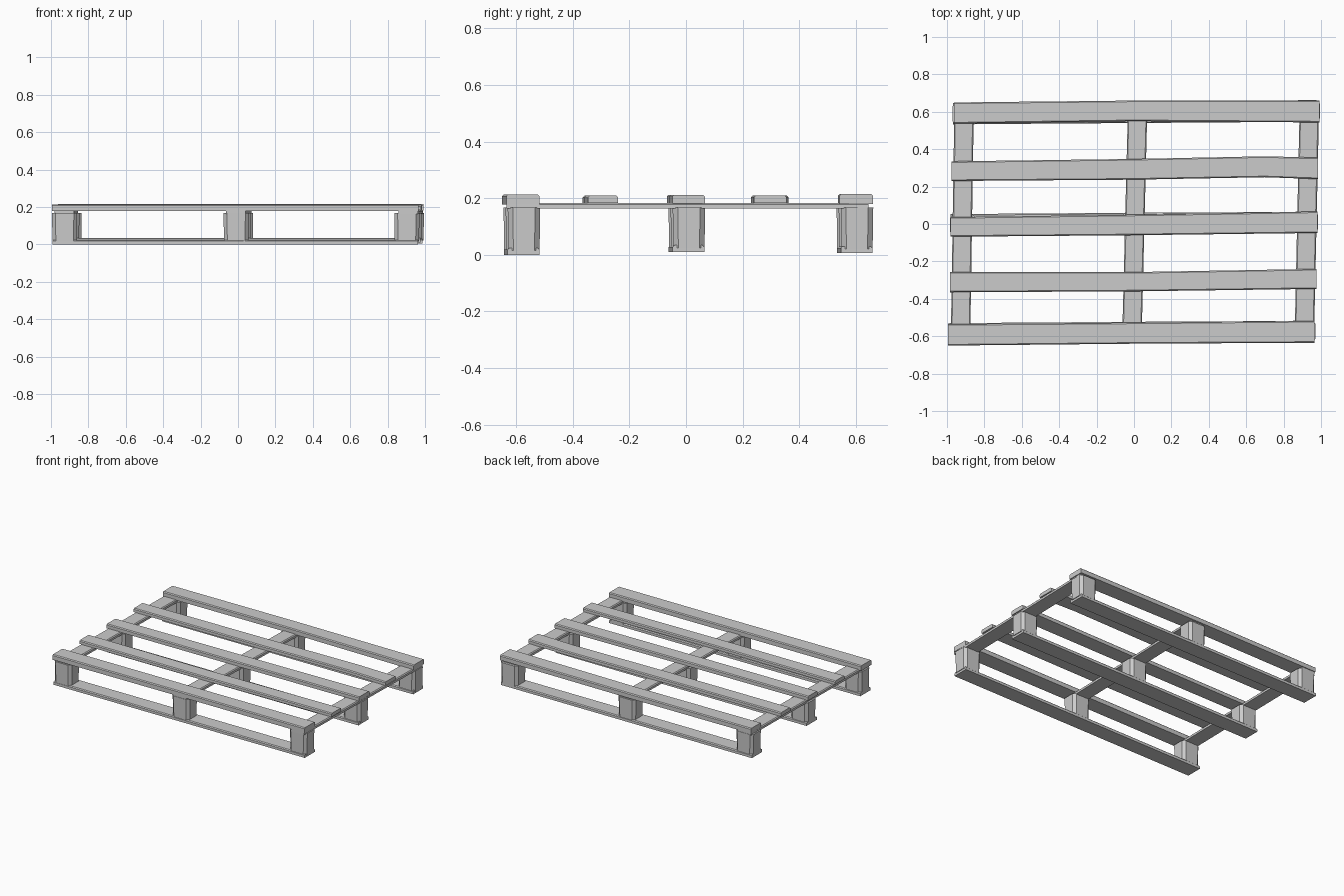
import bpy, bmesh

if "Cube" in bpy.data.objects:
    bpy.data.objects.remove(bpy.data.objects["Cube"])


def loft(name, rings):
    """Closed solid through a list of equal-sized point rings."""
    bm = bmesh.new()
    loops = [[bm.verts.new(p) for p in r] for r in rings]
    n = len(rings[0])
    for a, b in zip(loops, loops[1:]):
        for i in range(n):
            j = (i + 1) % n
            bm.faces.new((a[i], a[j], b[j], b[i]))
    bm.faces.new(loops[0])
    bm.faces.new(loops[-1])
    bmesh.ops.recalc_face_normals(bm, faces=bm.faces)
    me = bpy.data.meshes.new(name)
    bm.to_mesh(me)
    bm.free()
    ob = bpy.data.objects.new(name, me)
    bpy.context.collection.objects.link(ob)
    bpy.context.view_layer.objects.active = ob
    ob.select_set(True)
    bpy.ops.object.shade_smooth_by_angle(angle=0.6)
    ob.select_set(False)
    return ob


def board(name, stations, z0, z1, along_y=False):
    """Hand-cut plank: stations are (position, low edge, high edge)."""
    c = 0.006
    rings = []
    for t, lo, hi in stations:
        prof = [(lo, z0), (hi, z0), (hi, z1 - c), (hi - c, z1),
                (lo + c, z1), (lo, z1 - c)]
        rings.append([(s, t, z) if along_y else (t, s, z) for s, z in prof])
    return loft(name, rings)


def block(name, x, y, wx, wy, z0, z1):
    """Spacer block with chamfered corners, slightly tapered."""
    rings = []
    for z, k in ((z0, 0.96), (z1, 1.0)):
        a, b, c = wx * k / 2, wy * k / 2, 0.018
        rings.append([(x + u, y + v, z) for u, v in (
            (-a + c, -b), (a - c, -b), (a, -b + c), (a, b - c),
            (a - c, b), (-a + c, b), (-a, b - c), (-a, -b + c))])
    return loft(name, rings)


# Top deck slats, slightly crooked
slats = [
    ("front", [(-0.995, -0.65, -0.535), (0, -0.64, -0.527), (0.965, -0.635, -0.518)], 0.178, 0.214),
    ("front_inner", [(-0.985, -0.365, -0.257), (0, -0.36, -0.257), (0.975, -0.347, -0.24)], 0.184, 0.209),
    ("middle", [(-0.98, -0.068, 0.037), (0, -0.06, 0.05), (0.98, -0.048, 0.067)], 0.182, 0.212),
    ("back_inner", [(-0.977, 0.23, 0.335), (0, 0.237, 0.348), (0.7, 0.25, 0.362), (0.985, 0.24, 0.355)], 0.184, 0.21),
    ("back", [(-0.963, 0.537, 0.65), (0, 0.55, 0.66), (0.993, 0.543, 0.66)], 0.18, 0.215),
]
for name, st, z0, z1 in slats:
    board(name + "_top_slat", st, z0, z1)

# Cross boards under the deck
for name, xf, xb in (("left", -0.928, -0.908), ("centre", -0.012, 0.02), ("right", 0.91, 0.938)):
    st = [(y, x - 0.052, x + 0.052) for y, x in
          ((-0.635, xf), (0, (xf + xb) / 2), (0.645, xb))]
    board(name + "_cross_board", st, 0.163, 0.184, True)

# Nine spacer blocks and three bottom runners
rows = [("front", -0.58, 0.0, -0.012), ("middle", 0.003, 0.01, 0.0), ("back", 0.597, 0.006, 0.012)]
for row, y, z0, dx in rows:
    for col, x in (("left", -0.915), ("centre", 0.002), ("right", 0.915)):
        block(f"{row}_{col}_block", x + dx, y + 0.008 * x, 0.135, 0.115, z0 + 0.015, 0.168)
    board(row + "_bottom_runner",
          [(-0.98 + dx, y - 0.064, y + 0.05), (dx, y - 0.057, y + 0.057),
           (0.975 + dx, y - 0.05, y + 0.062)], z0, z0 + 0.024)
